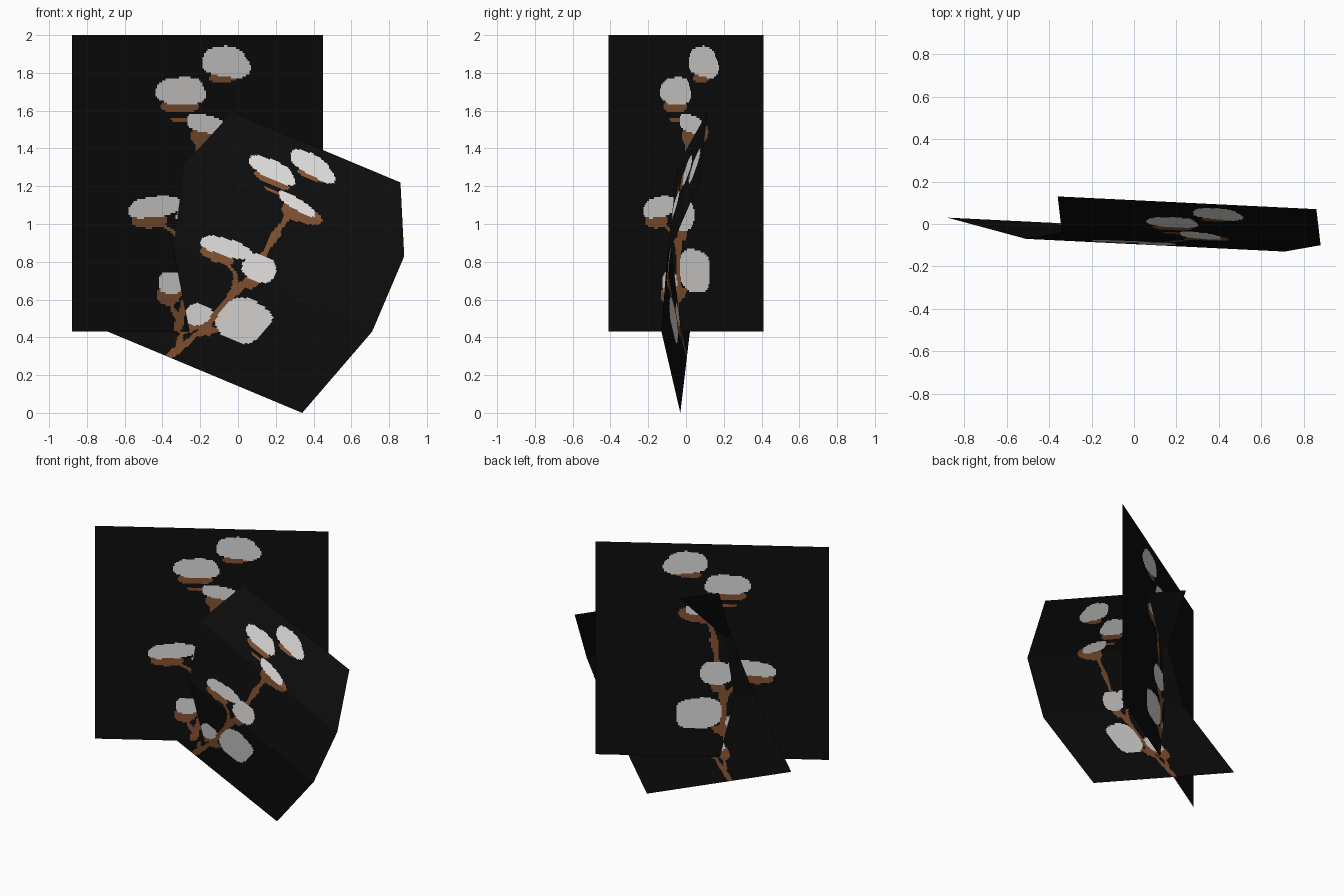
import bpy, math
from mathutils import Vector

if "Cube" in bpy.data.objects:
    bpy.data.objects.remove(bpy.data.objects["Cube"])

N = 150  # painted cells per card side (multiple of 3)


def material(name, rgb):
    m = bpy.data.materials.new(name)
    m.diffuse_color = (*rgb, 1)
    m.use_nodes = True
    m.node_tree.nodes["Principled BSDF"].inputs["Base Color"].default_value = m.diffuse_color
    return m


MATS = [material("black card", (0.004, 0.004, 0.004)),
        material("cotton white", (0.72, 0.71, 0.70)),
        material("stem brown", (0.23, 0.085, 0.03))]

# Painted plant in card space (0..1 across, 0..1 up)
# cotton bolls: centre u, v, radius u, v, slant
BOLLS = [(.605, .912, .085, .05, 0), (.655, .893, .055, .038, 0),
         (.43, .815, .095, .042, .05), (.44, .80, .092, .035, 0),
         (.535, .70, .08, .03, -.15), (.33, .42, .105, .035, .1),
         (.485, .395, .068, .055, 0), (.555, .205, .095, .072, -.1),
         (.61, .20, .045, .065, 0), (.395, .165, .05, .038, 0)]
# brown husks below the bolls
HUSKS = [(.60, .855, .055, .014, 0), (.43, .76, .075, .022, 0),
         (.44, .715, .05, .007, 0), (.56, .665, .085, .035, .1),
         (.31, .375, .07, .025, 0), (.385, .125, .045, .035, 0),
         (.47, .13, .025, .02, 0), (.48, .33, .025, .025, 0)]
# stems: half width, then path points
STEMS = [(.014, [(.42, 0), (.45, .116), (.453, .295), (.48, .46),
                 (.497, .577), (.515, .66)]),
         (.011, [(.43, .04), (.40, .08), (.39, .14)]),
         (.008, [(.452, .28), (.40, .34), (.33, .375)]),
         (.008, [(.45, .10), (.50, .14)])]


def in_blob(u, v, blob):
    cu, cv, ru, rv, slant = blob
    du, dv = u - cu, v - cv - slant * (u - cu)
    ragged = 1 + .08 * math.sin(60 * u + 9 * cu) * math.cos(75 * v)
    return abs(du / ru) ** 2.5 + abs(dv / rv) ** 2.5 < ragged


def on_stem(u, v, stem):
    width, path = stem
    p = Vector((u, v))
    for a, b in zip(path, path[1:]):
        a, b = Vector(a), Vector(b)
        t = max(0, min(1, (p - a).dot(b - a) / (b - a).length_squared))
        if (p - a.lerp(b, t)).length < width * (1 + .3 * math.sin(50 * v)):
            return True
    return False


def paint(u, v):
    if any(in_blob(u, v, b) for b in BOLLS):
        return 1
    if any(in_blob(u, v, h) for h in HUSKS) or any(on_stem(u, v, s) for s in STEMS):
        return 2
    return 0


COLOURS = [paint((i + .5) / N, (j + .5) / N) for j in range(N) for i in range(N)]


def card(name, profile, across):
    """Sweep the left edge profile sideways, then paint cells by the plant rule."""
    pts = [Vector(p) for p in profile]
    across = Vector(across)
    segs = len(pts) - 1
    verts = []
    for j in range(N + 1):
        s = j / N * segs
        k = min(int(s), segs - 1)
        left = pts[k].lerp(pts[k + 1], s - k)
        verts += [left + across * (i / N) for i in range(N + 1)]
    w = N + 1
    faces = [(j * w + i, j * w + i + 1, (j + 1) * w + i + 1, (j + 1) * w + i)
             for j in range(N) for i in range(N)]
    mesh = bpy.data.meshes.new(name)
    mesh.from_pydata(verts, [], faces)
    for m in MATS:
        mesh.materials.append(m)
    mesh.polygons.foreach_set("material_index", COLOURS)
    mesh.update()
    bpy.context.collection.objects.link(bpy.data.objects.new(name, mesh))


# Flat upright card
card("upright_plant_card", [(-.88, -.41, .43), (-.88, -.41, 2.0)], (1.33, .82, 0))
# Bent leaning card
card("bent_plant_card", [(-.88, .03, .51), (-.51, -.07, .94),
                         (-.34, -.04, 1.34), (-.36, .13, 1.73)], (1.22, -.06, -.51))
